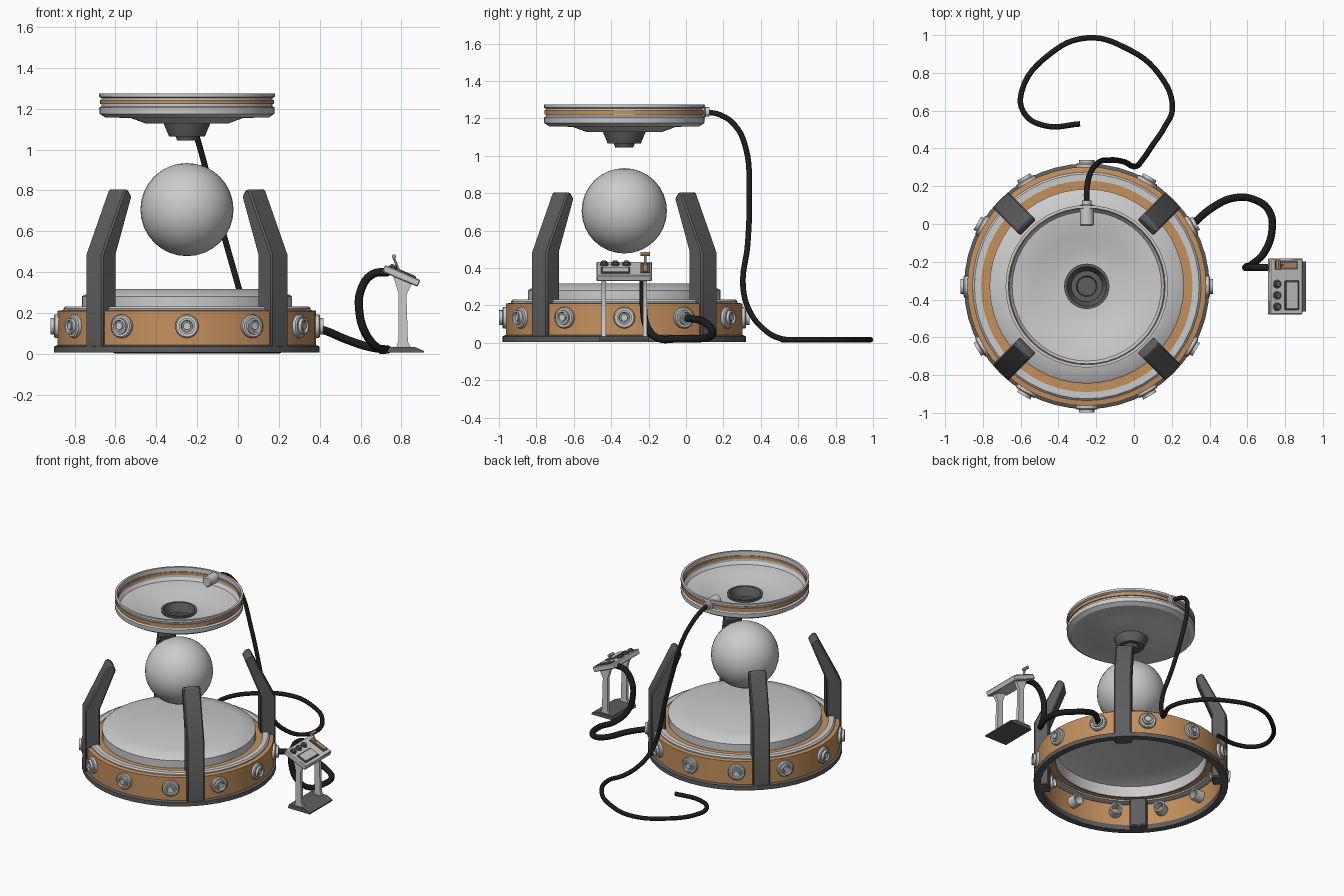
import bpy, bmesh
from math import radians, cos, sin, pi
from mathutils import Matrix, Vector

CX, CY = -0.25, -0.33
BASE = Matrix.Translation((CX, CY, 0))


def material(name, r, g, b):
    m = bpy.data.materials.new(name)
    m.diffuse_color = (r, g, b, 1)
    return m


COPPER = material("copper", 0.55, 0.28, 0.11)
DARK = material("dark_grey", 0.11, 0.11, 0.11)
BLACK = material("black_rubber", 0.012, 0.012, 0.012)


def finish(name, bm, matrix, mat=None, bevel=0):
    bmesh.ops.remove_doubles(bm, verts=bm.verts, dist=1e-5)
    bmesh.ops.recalc_face_normals(bm, faces=bm.faces)
    me = bpy.data.meshes.new(name)
    bm.to_mesh(me)
    bm.free()
    me.shade_smooth()
    me.set_sharp_from_angle(angle=radians(30))
    ob = bpy.data.objects.new(name, me)
    bpy.context.collection.objects.link(ob)
    ob.matrix_world = matrix
    if mat:
        me.materials.append(mat)
    if bevel:
        b = ob.modifiers.new("bevel", 'BEVEL')
        b.width, b.segments = bevel, 1
    return ob


def lathe(name, profile, mat=None, matrix=BASE, n=48, closed=True):
    """Revolve (radius, height) points around local z."""
    bm = bmesh.new()
    rings = [[bm.verts.new((r * cos(2 * pi * i / n), r * sin(2 * pi * i / n), z))
              for i in range(n)] for r, z in profile]
    pairs = list(zip(rings, rings[1:]))
    if closed:
        pairs.append((rings[-1], rings[0]))
    for a, b in pairs:
        for i in range(n):
            j = (i + 1) % n
            bm.faces.new((a[i], a[j], b[j], b[i]))
    return finish(name, bm, matrix, mat)


def prism(name, pts, width, matrix, mat=None, bevel=0):
    """Extrude an (x, z) outline symmetrically along local y."""
    bm = bmesh.new()
    face = bm.faces.new([bm.verts.new((x, -width / 2, z)) for x, z in pts])
    new = bmesh.ops.extrude_face_region(bm, geom=[face])["geom"]
    bmesh.ops.translate(bm, vec=(0, width, 0),
                        verts=[v for v in new if isinstance(v, bmesh.types.BMVert)])
    return finish(name, bm, matrix, mat, bevel)


def box(name, x, y, z, matrix, mat=None, bevel=0):
    pts = [(x[0], z[0]), (x[1], z[0]), (x[1], z[1]), (x[0], z[1])]
    m = matrix @ Matrix.Translation((0, (y[0] + y[1]) / 2, 0))
    return prism(name, pts, y[1] - y[0], m, mat, bevel)


def cable(name, points, radius):
    cu = bpy.data.curves.new(name, 'CURVE')
    cu.dimensions = '3D'
    cu.bevel_depth, cu.bevel_resolution = radius, 3
    cu.resolution_u, cu.use_fill_caps = 6, True
    sp = cu.splines.new('BEZIER')
    sp.bezier_points.add(len(points) - 1)
    for bp, p in zip(sp.bezier_points, points):
        bp.co = p
        bp.handle_left_type = bp.handle_right_type = 'AUTO'
    cu.materials.append(BLACK)
    bpy.context.collection.objects.link(bpy.data.objects.new(name, cu))


# Base ring: flange, copper wall, grey rim, copper inner step
lathe("base_flange", [(0.605, 0.005), (0.65, 0.005), (0.65, 0.035), (0.635, 0.042), (0.605, 0.042)], DARK)
lathe("copper_band", [(0.61, 0.04), (0.633, 0.04), (0.633, 0.21), (0.60, 0.215), (0.60, 0.2), (0.61, 0.2)], COPPER)
lathe("band_rim", [(0.56, 0.2), (0.605, 0.2), (0.605, 0.222), (0.595, 0.232), (0.56, 0.232)])
lathe("copper_step", [(0.51, 0.21), (0.562, 0.21), (0.562, 0.225), (0.51, 0.225)], COPPER)

# Platform: open shell with a chamfered top
lathe("platform", [(0.515, 0.2), (0.515, 0.28), (0.505, 0.288), (0.40, 0.317), (0, 0.317),
                   (0, 0.309), (0.40, 0.309), (0.50, 0.278), (0.505, 0.2)])

# Twelve ports around the band, with tubes reaching inside
PORT = [(0.032, -0.09), (0.042, -0.09), (0.042, -0.005), (0.058, -0.005), (0.058, 0.014),
        (0.052, 0.02), (0.04, 0.02), (0.04, 0.037), (0.03, 0.037), (0.026, 0.026),
        (0.02, 0.026), (0.018, 0.034), (0, 0.034), (0, 0.01), (0.032, 0.01)]
for i in range(12):
    m = (BASE @ Matrix.Rotation(radians(30 * i), 4, 'Z')
         @ Matrix.Translation((0.632, 0, 0.135)) @ Matrix.Rotation(pi / 2, 4, 'Y'))
    lathe(f"port_{i + 1}", PORT, None, m, 16)

# Four bent arms on the diagonals
ARM = [(0.545, 0.005), (0.645, 0.005), (0.645, 0.485), (0.487, 0.805), (0.462, 0.803),
       (0.437, 0.77), (0.545, 0.49)]
for i in range(4):
    prism(f"arm_{i + 1}", ARM, 0.118, BASE @ Matrix.Rotation(radians(45 + 90 * i), 4, 'Z'), DARK, 0.008)

# Floating sphere
bm = bmesh.new()
bmesh.ops.create_uvsphere(bm, u_segments=32, v_segments=16, radius=0.228)
finish("sphere", bm, BASE @ Matrix.Translation((0, 0, 0.706)))

# Canopy dish, open at the top, with copper stripe and nozzle
lathe("canopy", [(0.10, 1.127), (0.20, 1.127), (0.277, 1.155), (0.40, 1.157), (0.428, 1.175),
                 (0.43, 1.205), (0.418, 1.212), (0.418, 1.252), (0.43, 1.258), (0.43, 1.275),
                 (0.415, 1.275), (0.41, 1.205), (0.395, 1.185), (0.277, 1.172), (0.20, 1.142),
                 (0.10, 1.142)])
lathe("canopy_stripe", [(0.408, 1.222), (0.426, 1.222), (0.426, 1.244), (0.408, 1.244)], COPPER)
lathe("canopy_nozzle", [(0, 1.045), (0.048, 1.045), (0.056, 1.065), (0.088, 1.065), (0.115, 1.13),
                        (0.12, 1.16), (0.105, 1.16), (0.082, 1.10), (0.055, 1.10), (0.05, 1.085),
                        (0, 1.085)], DARK, n=32)

# Plug at the back of the canopy
m = Matrix.Translation((CX, -0.01, 1.235)) @ Matrix.Rotation(-pi / 2, 4, 'X')
lathe("canopy_plug", [(0, 0), (0.03, 0), (0.037, 0.008), (0.037, 0.11), (0.026, 0.113),
                      (0.026, 0.135), (0, 0.135)], None, m, 16)

# Loose cable from the canopy to the floor
cable("canopy_cable", [
    (-0.25, 0.10, 1.235), (-0.25, 0.18, 1.22), (-0.235, 0.26, 1.165), (-0.195, 0.32, 1.04),
    (-0.13, 0.338, 0.80), (-0.055, 0.33, 0.53), (0.01, 0.305, 0.30), (0.045, 0.34, 0.17),
    (0.10, 0.42, 0.07), (0.16, 0.51, 0.022), (0.203, 0.61, 0.017), (0.135, 0.79, 0.017),
    (-0.05, 0.935, 0.017), (-0.25, 0.985, 0.017), (-0.445, 0.90, 0.017), (-0.595, 0.70, 0.017),
    (-0.58, 0.585, 0.017), (-0.47, 0.52, 0.017), (-0.285, 0.53, 0.017)], 0.015)

# Console cable from a port
cable("console_cable", [
    (0.30, -0.01, 0.135), (0.42, 0.09, 0.115), (0.53, 0.138, 0.07), (0.635, 0.13, 0.035),
    (0.715, 0.07, 0.022), (0.73, -0.04, 0.022), (0.69, -0.15, 0.025), (0.63, -0.21, 0.09),
    (0.595, -0.228, 0.20), (0.605, -0.23, 0.32), (0.66, -0.23, 0.39), (0.74, -0.23, 0.40)], 0.02)

# Console stand
ORIGIN = Matrix.Identity(4)
prism("console_base", [(0.73, 0.005), (0.91, 0.005), (0.91, 0.014), (0.865, 0.034), (0.74, 0.034)],
      0.265, Matrix.Translation((0, -0.33, 0)), DARK)
LEG = [(0.775, 0.03), (0.845, 0.03), (0.832, 0.06), (0.825, 0.29), (0.855, 0.35),
       (0.757, 0.39), (0.785, 0.30), (0.785, 0.06)]
for name, y in (("console_leg_left", -0.44), ("console_leg_right", -0.22)):
    prism(name, LEG, 0.022, Matrix.Translation((0, y, 0)))

# Tilted console desk and its controls, in the desk's own frame
DESK = Matrix.Translation((0.807, -0.33, 0.398)) @ Matrix.Rotation(radians(23), 4, 'Y')
box("console_desk", (-0.094, 0.094), (-0.148, 0.148), (-0.036, 0), DESK, None, 0.005)
box("console_panel", (-0.01, 0.07), (-0.125, 0.03), (-0.005, 0.006), DESK, DARK, 0.003)
box("console_screen", (0.0, 0.06), (-0.115, 0.02), (0.004, 0.009), DESK)
box("lever_plate", (-0.065, 0.065), (0.088, 0.138), (-0.005, 0.005), DESK, DARK)
box("lever_slot", (-0.055, 0.055), (0.1, 0.124), (0.003, 0.009), DESK, COPPER)
for i in range(3):
    k = DESK @ Matrix.Translation((-0.053, -0.108 + 0.06 * i, 0))
    lathe(f"console_knob_{i + 1}", [(0, -0.004), (0.023, -0.004), (0.023, 0.006), (0.017, 0.008),
                                    (0.015, 0.018), (0, 0.018)], DARK, k, 16)
lathe("lever_rod", [(0, 0), (0.006, 0), (0.006, 0.08), (0, 0.08)], None,
      DESK @ Matrix.Translation((-0.02, 0.112, 0)) @ Matrix.Rotation(radians(-45), 4, 'Y'), 8)
bm = bmesh.new()
bmesh.ops.create_cone(bm, cap_ends=True, segments=12, radius1=0.011, radius2=0.011, depth=0.05)
finish("lever_grip", bm, Matrix.Translation((0.764, -0.218, 0.475)) @ Matrix.Rotation(pi / 2, 4, 'X'), COPPER)
